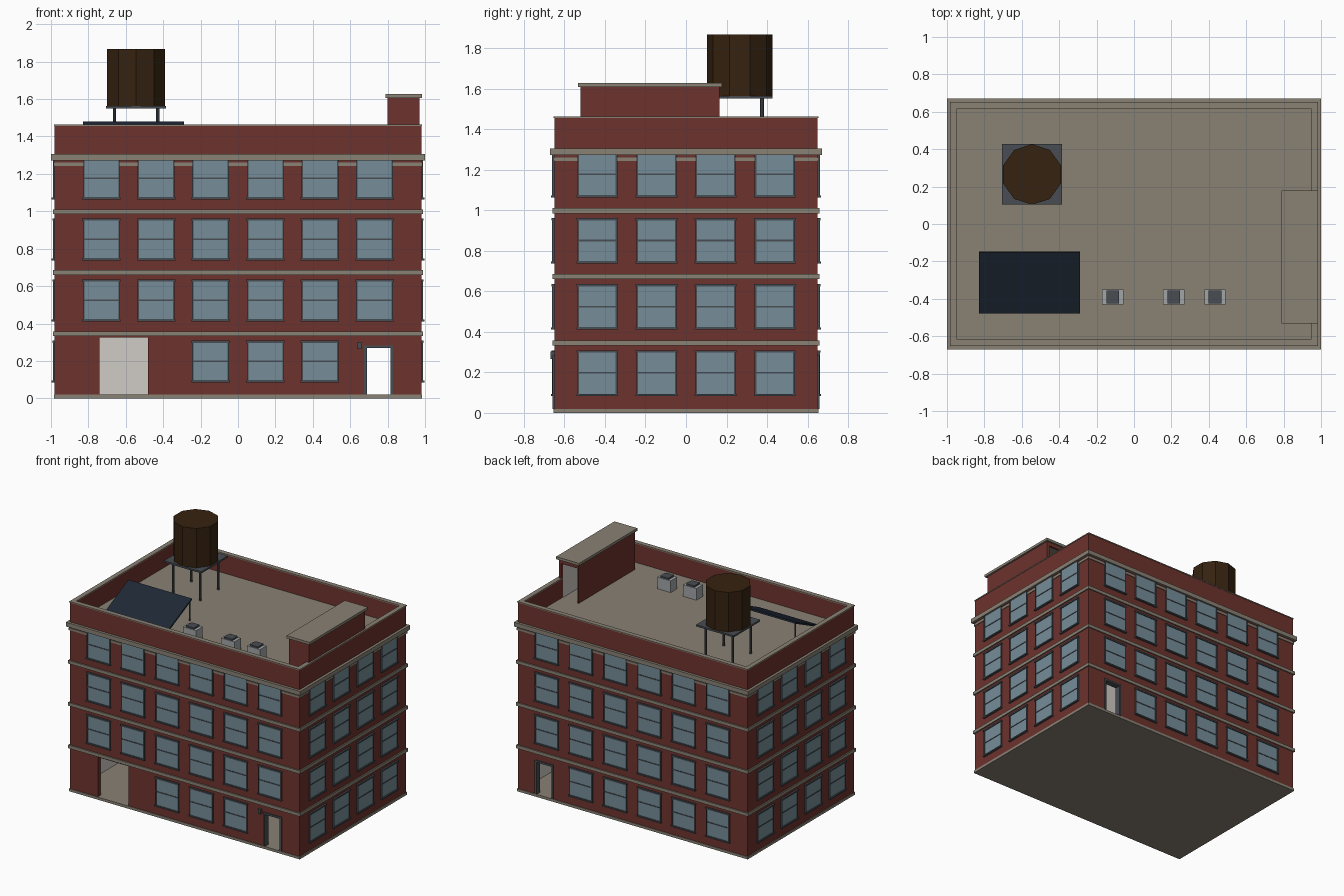
import bpy, bmesh, math
from mathutils import Matrix, Vector

if "Cube" in bpy.data.objects:
    bpy.data.objects.remove(bpy.data.objects["Cube"], do_unlink=True)


def material(name, rgb):
    m = bpy.data.materials.new(name)
    m.use_nodes = True
    m.diffuse_color = (*rgb, 1)
    bsdf = m.node_tree.nodes["Principled BSDF"]
    bsdf.inputs["Base Color"].default_value = (*rgb, 1)
    bsdf.inputs["Roughness"].default_value = 0.8
    return m


BRICK = material("red_brick", (0.155, 0.033, 0.026))
STONE = material("tan_stone", (0.25, 0.22, 0.175))
GLASS = material("blue_glass", (0.18, 0.27, 0.32))
SLATE = material("dark_slate_metal", (0.065, 0.075, 0.088))
PLASTER = material("pale_plaster", (0.63, 0.60, 0.56))
WOOD = material("dark_wood", (0.036, 0.016, 0.005))
GREY = material("light_grey_metal", (0.36, 0.38, 0.39))
NAVY = material("navy_panel", (0.013, 0.021, 0.036))


def finish(bm, name, mat):
    me = bpy.data.meshes.new(name)
    bm.to_mesh(me)
    bm.free()
    me.materials.append(mat)
    ob = bpy.data.objects.new(name, me)
    bpy.context.collection.objects.link(ob)
    return ob


def boxes(name, mat, spans, turn=0):
    """One object from boxes given as (x0, x1, y0, y1, z0, z1)."""
    bm = bmesh.new()
    spin = Matrix.Rotation(turn, 4, 'Z')
    for x0, x1, y0, y1, z0, z1 in spans:
        place = Matrix.Translation(((x0 + x1) / 2, (y0 + y1) / 2, (z0 + z1) / 2))
        size = Matrix.Diagonal((x1 - x0, y1 - y0, z1 - z0, 1))
        bmesh.ops.create_cube(bm, size=1, matrix=spin @ place @ size)
    return finish(bm, name, mat)


def prism(name, mat, centre, radius, z0, z1, sides):
    bm = bmesh.new()
    at = Matrix.Translation((centre[0], centre[1], (z0 + z1) / 2))
    bmesh.ops.create_cone(bm, cap_ends=True, segments=sides, radius1=radius,
                          radius2=radius, depth=z1 - z0, matrix=at)
    bm.transform(Matrix.Identity(4))
    return finish(bm, name, mat)


HX, HY = 0.98, 0.65      # outer wall half sizes
WALL = 0.03
DECK = 1.31
TOP = 1.455


def ring(name, mat, out, inset, z0, z1):
    """Rectangular loop around the building, from out beyond the wall to inset within."""
    X, Y, x, y = HX + out, HY + out, HX - inset, HY - inset
    return boxes(name, mat, [(-X, X, -Y, -y, z0, z1), (-X, X, y, Y, z0, z1),
                             (-X, -x, -y, y, z0, z1), (x, X, -y, y, z0, z1)])


def pierced(x_end, y0, y1, z0, z1, holes):
    """Spans of a long wall with openings (x0, x1, top) standing on its base."""
    spans, x = [], -x_end
    for a, b, top in holes:
        spans += [(x, a, y0, y1, z0, z1), (a, b, y0, y1, top, z1)]
        x = b
    return spans + [(x, x_end, y0, y1, z0, z1)]


# Walls with door openings, and their plaster lining
GARAGE = (-0.74, -0.48, 0.325)
DOOR = (0.685, 0.82, 0.272)
BASE = 0.02
front_holes, back_holes = [GARAGE, DOOR], [DOOR]
IX, IY, LIN = HX - WALL, HY - WALL, 0.006
boxes("front_wall", BRICK, pierced(HX, -HY, -IY, BASE, TOP, front_holes))
boxes("back_wall", BRICK, pierced(HX, IY, HY, BASE, TOP, back_holes))
boxes("side_walls", BRICK, [(s * HX - WALL * (s > 0), s * HX + WALL * (s < 0),
                             -IY, IY, BASE, TOP) for s in (-1, 1)])
boxes("front_lining", PLASTER, pierced(IX, -IY, -IY + LIN, BASE, DECK - 0.03, front_holes))
boxes("back_lining", PLASTER, pierced(IX, IY - LIN, IY, BASE, DECK - 0.03, back_holes))
boxes("side_linings", PLASTER, [(-IX, -IX + LIN, -IY, IY, BASE, DECK - 0.03),
                                (IX - LIN, IX, -IY, IY, BASE, DECK - 0.03)])

# Ground slab, roof deck, bands, cornice and coping
boxes("ground_slab", STONE, [(-HX - 0.005, HX + 0.005, -HY - 0.005, HY + 0.005, 0, BASE)])
boxes("roof_deck", STONE, [(-IX, IX, -IY, IY, DECK - 0.03, DECK)])
for i, z in enumerate((0.332, 0.66, 0.985)):
    ring(f"floor_band_{i + 1}", STONE, 0.009, 0.01, z, z + 0.025)
ring("lower_cornice", STONE, 0.0055, 0.01, 1.243, 1.26)
ring("main_cornice", STONE, 0.02, 0.01, 1.272, 1.305)
ring("parapet_coping", STONE, 0.003, WALL + 0.003, TOP, TOP + 0.008)


# Windows: every side is laid out as a front wall, then turned into place
def window_wall(side, turn, dist, columns, skip):
    glass, frame = [], []
    for floor in range(4):
        z0 = 0.09 + 0.3265 * floor
        z1, mid = z0 + 0.215, z0 + 0.1075
        for u in columns:
            if floor == 0 and u in skip:
                continue
            a, b, t = u - 0.095, u + 0.095, 0.008
            glass.append((a, b, -dist - 0.006, -dist + 0.002, z0, z1))
            frame += [(a - t / 2, a + t / 2, -dist - 0.01, -dist, z0, z1),
                      (b - t / 2, b + t / 2, -dist - 0.01, -dist, z0, z1),
                      (a, b, -dist - 0.009, -dist, mid - 0.004, mid + 0.004),
                      (a - t, b + t, -dist - 0.016, -dist, z0 - 0.006, z0 + 0.004),
                      (a - t, b + t, -dist - 0.013, -dist, z1 - 0.008, z1 + 0.004)]
    boxes(f"{side}_window_glass", GLASS, glass, turn)
    boxes(f"{side}_window_frames", SLATE, frame, turn)


LONG = [-0.73, -0.438, -0.146, 0.146, 0.438, 0.73]
SHORT = LONG[1:5]
window_wall("front", 0, HY, LONG, (LONG[0], LONG[1], LONG[5]))
window_wall("back", math.pi, HY, LONG, (LONG[0],))
window_wall("left", math.pi / 2, HX, SHORT, ())
window_wall("right", -math.pi / 2, HX, SHORT, ())

# Door frames and the wall lamp
for side, s in (("front", -1), ("back", 1)):
    y0, y1 = sorted((s * (HY + 0.008), s * (IY - 0.008)))
    a, b, top = DOOR
    boxes(f"{side}_door_frame", SLATE, [(a - 0.01, a + 0.004, y0, y1, BASE, top + 0.01),
                                        (b - 0.004, b + 0.01, y0, y1, BASE, top + 0.01),
                                        (a, b, y0, y1, top - 0.004, top + 0.01)])
boxes("wall_lamp", SLATE, [(0.637, 0.66, -HY - 0.018, -HY, 0.265, 0.302)])

# Stair house, open at its back end
X0, X1, Y0, Y1, ROOF = 0.80, 0.97, -0.52, 0.165, 1.607
boxes("stair_house_walls", BRICK, [(X0, X0 + 0.012, Y0, Y1, DECK, ROOF),
                                   (X1 - 0.02, X1, Y0, Y1, DECK, ROOF),
                                   (X0, X1, Y0, Y0 + 0.015, DECK, ROOF),
                                   (X0, X1, Y1 - 0.015, Y1, ROOF - 0.03, ROOF)])
boxes("stair_house_lining", PLASTER, [(X0 + 0.012, X0 + 0.016, Y0 + 0.015, Y1 - 0.02, DECK, ROOF),
                                      (X1 - 0.024, X1 - 0.02, Y0 + 0.015, Y1 - 0.02, DECK, ROOF),
                                      (X0 + 0.016, X1 - 0.024, Y0 + 0.015, Y0 + 0.02, DECK, ROOF)])
boxes("stair_house_roof", STONE, [(X0 - 0.012, X1 + 0.014, Y0 - 0.013, Y1 + 0.013, ROOF, ROOF + 0.02)])

# Water tank on its stand
TX, TY = -0.545, 0.265
prism("water_tank", WOOD, (TX, TY), 0.162, 1.563, 1.867, 10)
boxes("tank_platform", SLATE, [(TX - 0.16, TX + 0.16, TY - 0.162, TY + 0.162, 1.55, 1.563)])
for i, (sx, sy) in enumerate([(-1, -1), (1, -1), (1, 1), (-1, 1)]):
    prism(f"tank_leg_{i + 1}", SLATE, (TX + sx * 0.115, TY + sy * 0.11), 0.009, DECK, 1.55, 8)

# Tilted solar panel on two rear legs
low, high = Vector((0, -0.475, DECK + 0.012)), Vector((0, -0.15, 1.475))
slope = high - low
panel = boxes("solar_panel", NAVY, [(-0.27, 0.27, -slope.length / 2, slope.length / 2, -0.006, 0.006)])
panel.location = (low + high) / 2 + Vector((-0.558, 0, 0))
panel.rotation_euler.x = math.atan2(slope.z, slope.y)
for i, x in enumerate((-0.818, -0.298)):
    prism(f"solar_panel_leg_{i + 1}", SLATE, (x, -0.162), 0.006, DECK, 1.466, 8)

# Roof vents
for i, x in enumerate((-0.113, 0.213, 0.433)):
    y = -0.39
    boxes(f"roof_vent_{i + 1}", GREY, [(x - 0.057, x + 0.057, y - 0.04, y + 0.04, DECK, DECK + 0.09)])
    boxes(f"roof_vent_cap_{i + 1}", SLATE,
          [(x - 0.034, x + 0.034, y - 0.034, y + 0.034, DECK + 0.09, DECK + 0.102)])
